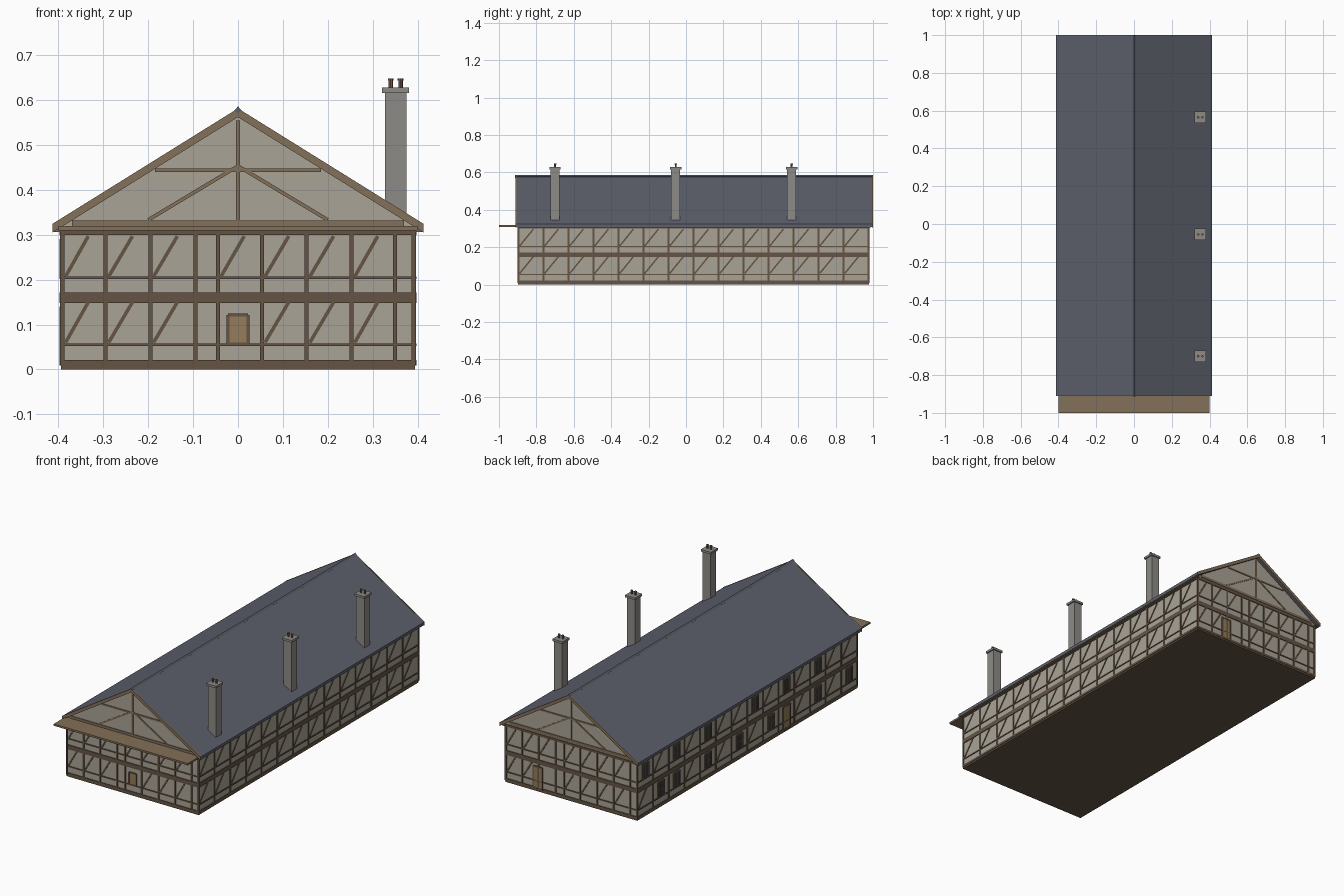
import bpy, bmesh
from math import pi, atan2, hypot
from mathutils import Matrix, Vector

if "Cube" in bpy.data.objects:
    bpy.data.objects.remove(bpy.data.objects["Cube"])

def mat(name, r, g, b):
    m = bpy.data.materials.new(name)
    m.diffuse_color = (r, g, b, 1)
    m.use_nodes = True
    m.node_tree.nodes["Principled BSDF"].inputs["Base Color"].default_value = m.diffuse_color
    return m

PLASTER = mat("plaster", .40, .37, .31)
TIMBER = mat("timber", .13, .09, .06)
OAK = mat("light_oak", .23, .16, .10)
SLATE = mat("slate", .11, .12, .15)
STONE = mat("stone", .27, .26, .24)
CLAY = mat("clay", .22, .12, .07)
GLASS = mat("dark_glass", .04, .04, .045)
DOOR = mat("door_wood", .30, .20, .10)

def make(name, bm, m):
    bmesh.ops.recalc_face_normals(bm, faces=bm.faces)
    me = bpy.data.meshes.new(name)
    bm.to_mesh(me)
    bm.free()
    me.materials.append(m)
    o = bpy.data.objects.new(name, me)
    bpy.context.collection.objects.link(o)
    return o

def box(bm, x0, x1, y0, y1, z0, z1, M=Matrix()):
    c = Vector(((x0 + x1) / 2, (y0 + y1) / 2, (z0 + z1) / 2))
    S = Matrix.Diagonal((x1 - x0, y1 - y0, z1 - z0, 1))
    bmesh.ops.create_cube(bm, size=1, matrix=M @ Matrix.Translation(c) @ S)

def prism(name, pts, y0, y1, m):
    bm = bmesh.new()
    f = bm.faces.new([bm.verts.new((x, y0, z)) for x, z in pts])
    r = bmesh.ops.extrude_face_region(bm, geom=[f])
    vs = [v for v in r["geom"] if isinstance(v, bmesh.types.BMVert)]
    bmesh.ops.translate(bm, verts=vs, vec=(0, y1 - y0, 0))
    return make(name, bm, m)

def beam(bm, M, a, b, w, d=.004):
    # bar from a to b in the wall plane, standing d proud of the wall
    dx, dz = b[0] - a[0], b[1] - a[1]
    R = Matrix.Translation(((a[0] + b[0]) / 2, 0, (a[1] + b[1]) / 2)) @ Matrix.Rotation(-atan2(dz, dx), 4, 'Y')
    h = hypot(dx, dz) / 2
    box(bm, -h, h, -d, .004, -w / 2, w / 2, M @ R)

# main body, plinth
HX, HY, CY = .393, .936, .04
prism("body", [(-HX, .01), (HX, .01), (HX, .318), (0, .567), (-HX, .318)], CY - HY, CY + HY, PLASTER)
bm = bmesh.new()
box(bm, -.394, .394, -.898, .978, 0, .012)
make("plinth", bm, TIMBER)

# roof, bargeboards, ridge cap
roof = [(-.413, .323), (0, .58), (.413, .323), (.413, .308), (0, .565), (-.413, .308)]
prism("roof", roof, -.906, .996, SLATE)
barge = [(x, z + (.0015 if i < 3 else -.003)) for i, (x, z) in enumerate(roof)]
prism("bargeboard_front", barge, -.911, -.905, OAK)
prism("bargeboard_back", barge, .995, 1.0, OAK)
prism("ridge_cap", [(-.008, .577), (0, .586), (.008, .577), (0, .57)], -.913, 1.0, SLATE)
for s, n in ((-1, "left"), (1, "right")):
    bm = bmesh.new()
    box(bm, min(s * .39, s * .412), max(s * .39, s * .412), -.9, .99, .306, .312)
    make("soffit_" + n, bm, OAK)

# canopy over the front wall
bm = bmesh.new()
box(bm, -.4, .4, -1.0, -.89, .309, .319)
make("front_canopy", bm, OAK)

def wall_frame(angle, dist):
    return Matrix.Translation((0, CY, 0)) @ Matrix.Rotation(angle, 4, 'Z') @ Matrix.Translation((0, -dist, 0))

def framing(name, M, half, posts, plain=()):
    # rails, posts and one brace per bay; plain = (storey, bay) without brace
    bm = bmesh.new()
    for z, w in ((.015, .012), (.055, .006), (.16, .024), (.204, .006), (.306, .012)):
        beam(bm, M, (-half, z), (half, z), w)
    for p in posts:
        beam(bm, M, (p, .01), (p, .31), .009, .0037)
    for i, (a, b) in enumerate(zip(posts, posts[1:])):
        for s, z in enumerate((.06, .207)):
            if (s, i) not in plain and b - a > .07:
                beam(bm, M, (a + .007, z), (a + .6 * (b - a), z + .09), .008, .003)
    return make(name, bm, TIMBER)

def opening(name, M, u, z0, w, h, m):
    # panel with surrounding frame and glazing bars
    bm = bmesh.new()
    box(bm, u - w / 2, u + w / 2, -.0035, .003, z0, z0 + h, M)
    make(name, bm, m)
    bm = bmesh.new()
    for s in (-1, 1):
        beam(bm, M, (u + s * w / 2, z0), (u + s * w / 2, z0 + h), .007, .005)
    for z in (z0, z0 + h):
        beam(bm, M, (u - w / 2, z), (u + w / 2, z), .007, .005)
    if m == GLASS:
        beam(bm, M, (u, z0), (u, z0 + h), .004, .0045)
        beam(bm, M, (u - w / 2, z0 + h / 2), (u + w / 2, z0 + h / 2), .004, .0045)
    make(name + "_frame", bm, TIMBER)

front, right = wall_frame(0, HY), wall_frame(pi / 2, HX)
back, left = wall_frame(pi, HY), wall_frame(-pi / 2, HX)
ends = [-.391, -.295, -.195, -.095, -.045, .053, .153, .253, .35, .391]
bay = 2 * HY / 14
sides = [-HY + i * bay for i in range(15)]

# front and right walls
framing("front_framing", front, HX, ends, {(0, 4)})
opening("front_window", front, 0, .057, .044, .064, DOOR)
framing("right_framing", right, HY, sides)

# back wall with door
framing("back_framing", back, HX, ends, {(0, 2)})
opening("back_door", back, -.2, .012, .055, .12, DOOR)

# left wall with windows and a door
upper, lower = (0, 2, 4, 7, 9, 11), (1, 2, 4, 6, 8, 11, 13)
plain = {(1, i) for i in upper} | {(0, i) for i in lower + (9,)}
framing("left_framing", left, HY, sides, plain)
for row, z in ((upper, .207), (lower, .057)):
    for i in row:
        opening("left_window", left, sides[i] + bay / 2, z, .05, .08, GLASS)
opening("left_door", left, sides[9] + bay / 2, .012, .06, .125, DOOR)

# gable trusses at both ends
for n, M in (("front", front), ("back", back)):
    bm = bmesh.new()
    beam(bm, M, (-.37, .325), (.37, .325), .014)
    beam(bm, M, (-.185, .444), (.185, .444), .008)
    beam(bm, M, (0, .32), (0, .555), .008, .0045)
    for s in (-1, 1):
        beam(bm, M, (s * .2, .333), (0, .453), .008, .0035)
    make(n + "_gable_truss", bm, OAK)

# chimneys with caps and paired pots
for y in (-.7, -.055, .565):
    bm = bmesh.new()
    box(bm, .327, .375, y - .024, y + .024, .32, .617)
    box(bm, .321, .381, y - .03, y + .03, .616, .628)
    make("chimney", bm, STONE)
    bm = bmesh.new()
    for x in (.34, .362):
        for r, z0, z1 in ((.005, .626, .645), (.0065, .643, .648)):
            bmesh.ops.create_cone(bm, cap_ends=True, segments=8, radius1=r, radius2=r, depth=z1 - z0,
                                  matrix=Matrix.Translation((x, y, (z0 + z1) / 2)))
    make("chimney_pots", bm, CLAY)
